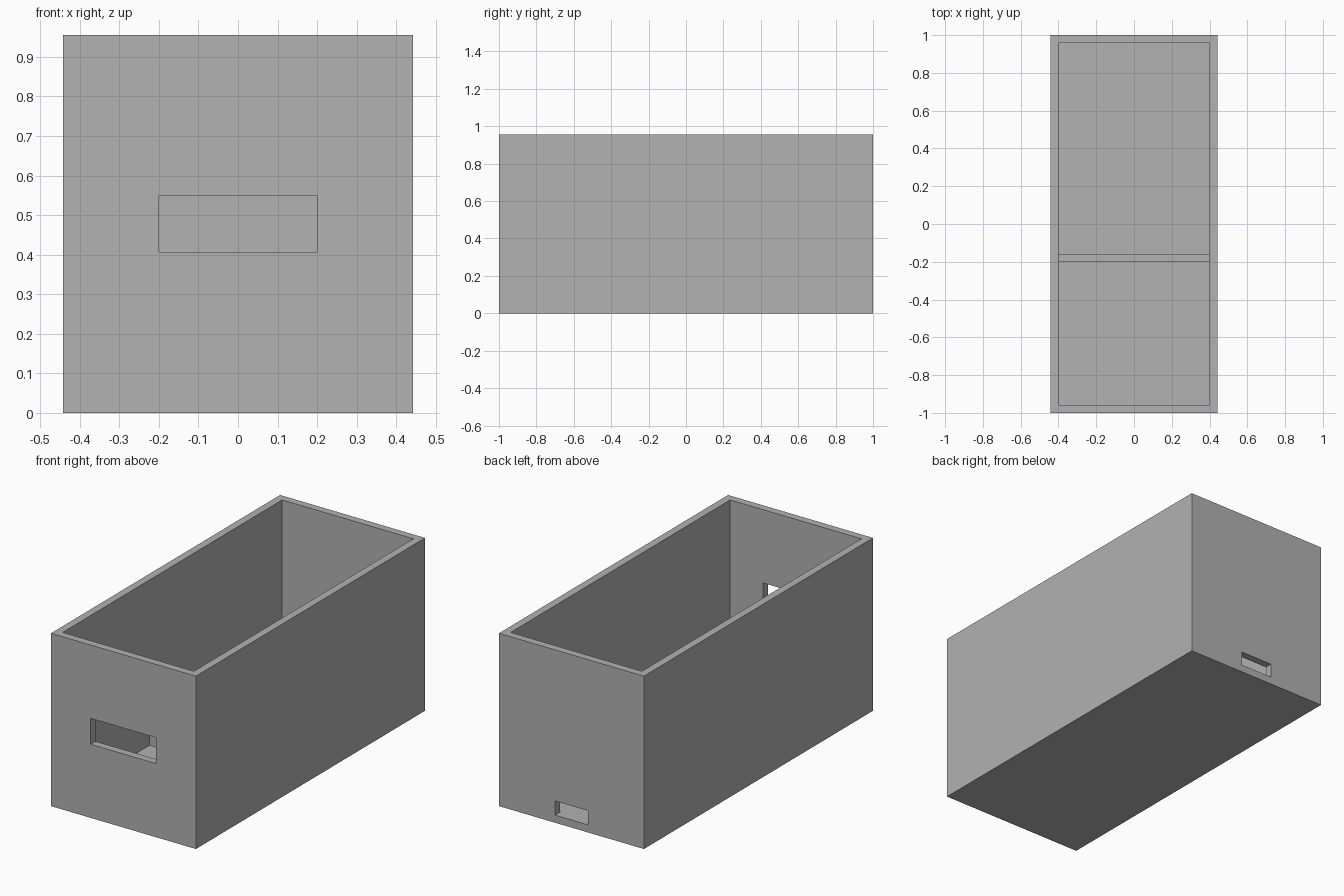
import bpy

cube = bpy.data.objects.get("Cube")
if cube:
    bpy.data.objects.remove(cube, do_unlink=True)

GREY = (0.445, 0.445, 0.445, 1.0)
grey = bpy.data.materials.new("plain grey")
grey.use_nodes = True
grey.diffuse_color = GREY
grey.node_tree.nodes["Principled BSDF"].inputs["Base Color"].default_value = GREY


def box(name, low, high):
    """Flat-faced box between two opposite corners."""
    centre = [(a + b) / 2 for a, b in zip(low, high)]
    bpy.ops.mesh.primitive_cube_add(size=1, location=centre)
    obj = bpy.context.object
    obj.name = name
    obj.scale = [b - a for a, b in zip(low, high)]
    bpy.ops.object.transform_apply(location=True, rotation=False, scale=True)
    obj.data.materials.append(grey)
    return obj


def cut(target, name, low, high):
    """Subtract a box from the target, then discard the cutter."""
    cutter = box(name, low, high)
    cutter.hide_render = True
    mod = target.modifiers.new(name, 'BOOLEAN')
    mod.operation = 'DIFFERENCE'
    mod.solver = 'EXACT'
    mod.object = cutter
    bpy.context.view_layer.objects.active = target
    bpy.ops.object.modifier_apply(modifier=mod.name)
    bpy.data.objects.remove(cutter, do_unlink=True)


half_width, height, wall = 0.443, 0.955, 0.042
inner_x, inner_y = half_width - wall, 1 - wall

# Open-topped box shell
shell = box("box_shell", (-half_width, -1, 0), (half_width, 1, height))
cut(shell, "cavity", (-inner_x, -inner_y, wall), (inner_x, inner_y, height + 0.1))

# Wide slot in the front wall, small floor-level opening in the back wall
cut(shell, "front_slot", (-0.2, -1.1, 0.407), (0.2, -0.9, 0.55))
cut(shell, "back_opening", (-0.1, 0.9, wall), (0.1, 1.1, 0.12))

# Low divider across the floor
box("floor_divider", (-inner_x, -0.2, wall), (inner_x, -0.16, 0.24))
